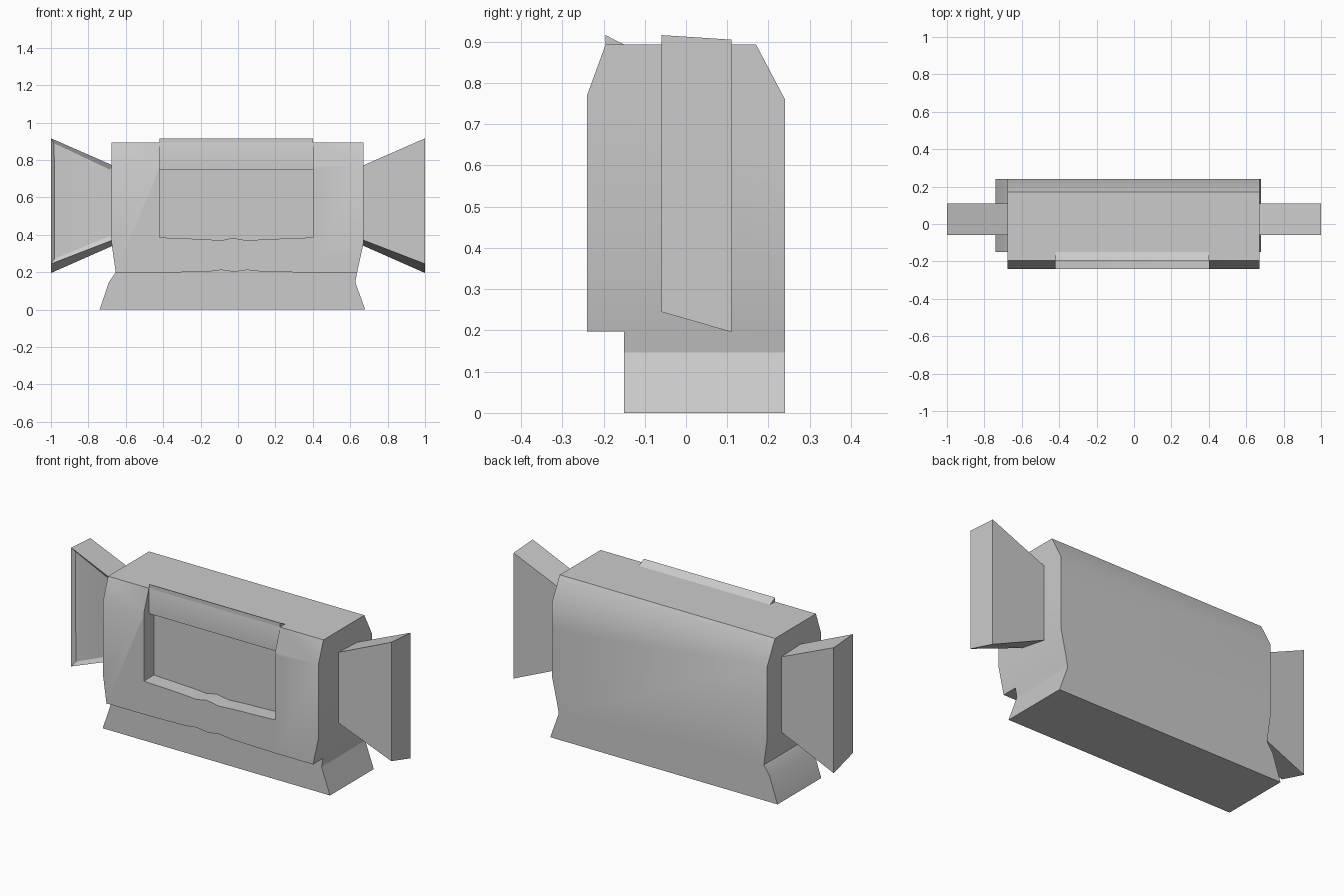
import bpy, bmesh, math

if "Cube" in bpy.data.objects:
    bpy.data.objects.remove(bpy.data.objects["Cube"])


def finish(bm, name):
    bmesh.ops.recalc_face_normals(bm, faces=bm.faces[:])
    mesh = bpy.data.meshes.new(name)
    bm.to_mesh(mesh)
    bm.free()
    obj = bpy.data.objects.new(name, mesh)
    bpy.context.collection.objects.link(obj)
    return obj


def prism(name, profile, axis, a, b):
    """Extrude an (x,z) profile along y, or a (y,z) profile along x."""
    bm = bmesh.new()
    place = (lambda p, t: (p[0], t, p[1])) if axis == 'Y' else (lambda p, t: (t, p[0], p[1]))
    face = bm.faces.new([bm.verts.new(place(p, a)) for p in profile])
    ext = bmesh.ops.extrude_face_region(bm, geom=[face])
    move = (0, b - a, 0) if axis == 'Y' else (b - a, 0, 0)
    verts = [g for g in ext['geom'] if isinstance(g, bmesh.types.BMVert)]
    bmesh.ops.translate(bm, verts=verts, vec=move)
    return finish(bm, name)


def activate(obj):
    bpy.ops.object.select_all(action='DESELECT')
    obj.select_set(True)
    bpy.context.view_layer.objects.active = obj


def boolean(obj, cutter, operation):
    activate(obj)
    mod = obj.modifiers.new("cut", 'BOOLEAN')
    mod.object, mod.operation, mod.solver = cutter, operation, 'EXACT'
    bpy.ops.object.modifier_apply(modifier=mod.name)
    bpy.data.objects.remove(cutter)


# Body: waisted front outline, chamfered at the top front and back edges
body = prism("body", [(-0.74, 0), (0.68, 0), (0.627, 0.147), (0.637, 0.2), (0.67, 0.35),
                      (0.67, 0.893), (-0.675, 0.893), (-0.675, 0.35), (-0.654, 0.2),
                      (-0.69, 0.147)], 'Y', -0.24, 0.24)
section = prism("section", [(-0.3, -0.1), (0.24, -0.1), (0.24, 0.76), (0.17, 0.893),
                            (0.1, 1.0), (-0.15, 1.0), (-0.195, 0.893), (-0.24, 0.77),
                            (-0.3, 0.61)], 'X', -1, 1)
boolean(body, section, 'INTERSECT')

# Undercut below the front, with a slightly rippled edge
undercut = prism("undercut", [(-1, -0.1), (1, -0.1), (1, 0.197), (0.4, 0.198), (0.13, 0.203),
                              (0.05, 0.212), (-0.02, 0.202), (-0.09, 0.212), (-0.16, 0.203),
                              (-0.4, 0.198), (-1, 0.197)], 'Y', -0.4, -0.15)
boolean(body, undercut, 'DIFFERENCE')

# Front opening with a rippled sill, and the shallower panel above it
opening = prism("opening", [(-0.42, 0.386), (-0.17, 0.376), (-0.09, 0.37), (-0.03, 0.383),
                            (0.05, 0.37), (0.14, 0.376), (0.40, 0.386), (0.40, 0.75),
                            (-0.42, 0.75)], 'Y', -0.4, -0.15)
boolean(body, opening, 'DIFFERENCE')
panel = prism("panel", [(-0.42, 0.7), (0.40, 0.7), (0.40, 1.1), (-0.42, 1.1)],
              'Y', -0.4, -0.195)
boolean(body, panel, 'DIFFERENCE')
activate(body)
bpy.ops.object.shade_smooth_by_angle(angle=math.radians(30))

# Raised lip along the top of the panel
prism("top_lip", [(-0.195, 0.893), (-0.15, 0.893), (-0.195, 0.916)], 'X', -0.42, 0.40)


# Flared side wings, wider towards the outside
def wing(name, side, dished):
    rings = [(0.66, [(-0.06, 0.376), (0.11, 0.346), (0.11, 0.76), (-0.06, 0.767)]),
             (1.0, [(-0.06, 0.245), (0.11, 0.196), (0.11, 0.905), (-0.06, 0.916)])]
    bm = bmesh.new()
    inner, outer = [[bm.verts.new((side * x, y, z)) for y, z in pts] for x, pts in rings]
    bm.faces.new(inner)
    bm.faces.new(outer)
    for i in range(4):
        j = (i + 1) % 4
        bm.faces.new((inner[i], inner[j], outer[j], outer[i]))
    bmesh.ops.recalc_face_normals(bm, faces=bm.faces[:])
    if dished:
        front = min(bm.faces, key=lambda f: f.calc_center_median().y)
        bmesh.ops.inset_region(bm, faces=[front], thickness=0.032, depth=-0.015)
    obj = finish(bm, name)
    activate(obj)
    bpy.ops.object.shade_smooth_by_angle(angle=math.radians(30))


wing("left_wing", -1, True)
wing("right_wing", 1, False)
